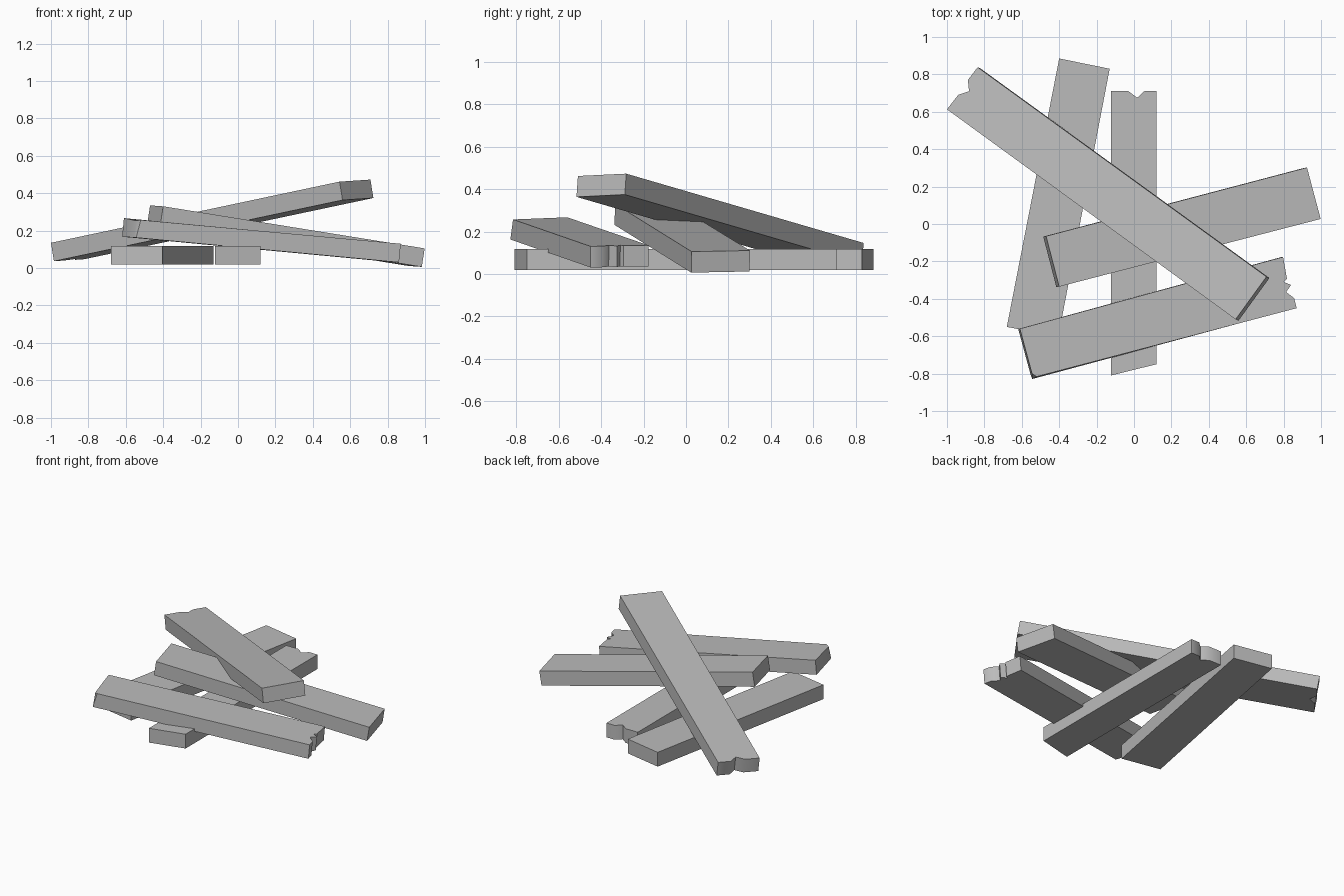
import bpy, bmesh, math
from mathutils import Vector

cube = bpy.data.objects.get("Cube")
if cube:
    bpy.data.objects.remove(cube, do_unlink=True)

THICK = 0.1

wood = bpy.data.materials.new("plain_grey")
wood.use_nodes = True
GREY = (0.5, 0.5, 0.5, 1)
wood.diffuse_color = GREY
wood.node_tree.nodes["Principled BSDF"].inputs["Base Color"].default_value = GREY


def plank(name, outline, plane, edit=None):
    """Board whose top outline lies on the plane through three points."""
    a, b, c = (Vector(p) for p in plane)
    normal = (b - a).cross(c - a).normalized()
    if normal.z < 0:
        normal = -normal
    bm = bmesh.new()
    top = []
    for x, y in outline:
        z = a.z - (normal.x * (x - a.x) + normal.y * (y - a.y)) / normal.z
        top.append(bm.verts.new((x, y, z)))
    bottom = [bm.verts.new(v.co - normal * THICK) for v in top]
    bm.faces.new(top)
    bm.faces.new(bottom[::-1])
    for i in range(len(top)):
        j = (i + 1) % len(top)
        bm.faces.new((top[i], bottom[i], bottom[j], top[j]))
    if edit:
        edit(bm, top, bottom)
    bmesh.ops.recalc_face_normals(bm, faces=bm.faces)
    mesh = bpy.data.meshes.new(name)
    bm.to_mesh(mesh)
    bm.free()
    mesh.materials.append(wood)
    obj = bpy.data.objects.new(name, mesh)
    bpy.context.collection.objects.link(obj)
    bpy.ops.object.select_all(action='DESELECT')
    obj.select_set(True)
    bpy.context.view_layer.objects.active = obj
    bpy.ops.object.shade_smooth_by_angle(angle=math.radians(50))
    return obj


def split_front_end(bm, top, bottom):
    """Cut a V-shaped groove across the front end."""
    edges = [bm.edges.get((top[i], bottom[i])) for i in (0, 1)]
    old = set(bm.verts)
    bmesh.ops.subdivide_edges(bm, edges=edges, cuts=1)
    groove = [v for v in bm.verts if v not in old]
    for v in groove:
        v.co.x *= 0.85
        v.co.y += 0.07
    sides = [f for f in bm.faces if any(v in groove for v in f.verts)]
    bmesh.ops.triangulate(bm, faces=[f for f in sides if len(f.verts) > 4])


def chip_corner(bm, top, bottom):
    """Wear away the upper edge of one corner."""
    top[1].co += Vector((0.015, 0.012, -0.005))
    top[0].co.z -= 0.01


# Two boards lying flat
level = [(0, 0, 0.118), (1, 0, 0.118), (0, 1, 0.118)]
plank("straight_ground_plank",
      [(-0.145, -0.88), (0.14, -0.82), (0.14, 0.64), (0.065, 0.64),
       (0.02, 0.605), (-0.035, 0.64), (-0.145, 0.64)],
      level, split_front_end)
plank("angled_ground_plank",
      [(-0.68, -0.55), (-0.405, -0.604), (-0.13, 0.83), (-0.40, 0.885)], level)

# Front leaning board with a splintered right end
plank("front_leaning_plank",
      [(-0.545, -0.80), (-0.535, -0.828), (0.87, -0.45), (0.856, -0.396),
       (0.813, -0.364), (0.84, -0.326), (0.80, -0.31), (0.818, -0.294),
       (0.797, -0.176), (-0.61, -0.56)],
      [(-0.61, -0.56, 0.267), (-0.535, -0.828, 0.262), (0.87, -0.45, 0.13)],
      chip_corner)

# Middle leaning board
plank("middle_leaning_plank",
      [(-0.40, -0.335), (0.998, 0.027), (0.925, 0.302), (-0.47, -0.065)],
      [(-0.47, -0.065, 0.335), (-0.40, -0.335, 0.33), (0.998, 0.027, 0.105)])

# Uppermost board with a broken left end
plank("top_leaning_plank",
      [(-1.0, 0.613), (0.543, -0.51), (0.708, -0.282), (-0.836, 0.838),
       (-0.888, 0.77), (-0.882, 0.71), (-0.94, 0.69)],
      [(0.543, -0.51, 0.462), (0.708, -0.282, 0.473), (-1.0, 0.613, 0.135)])
